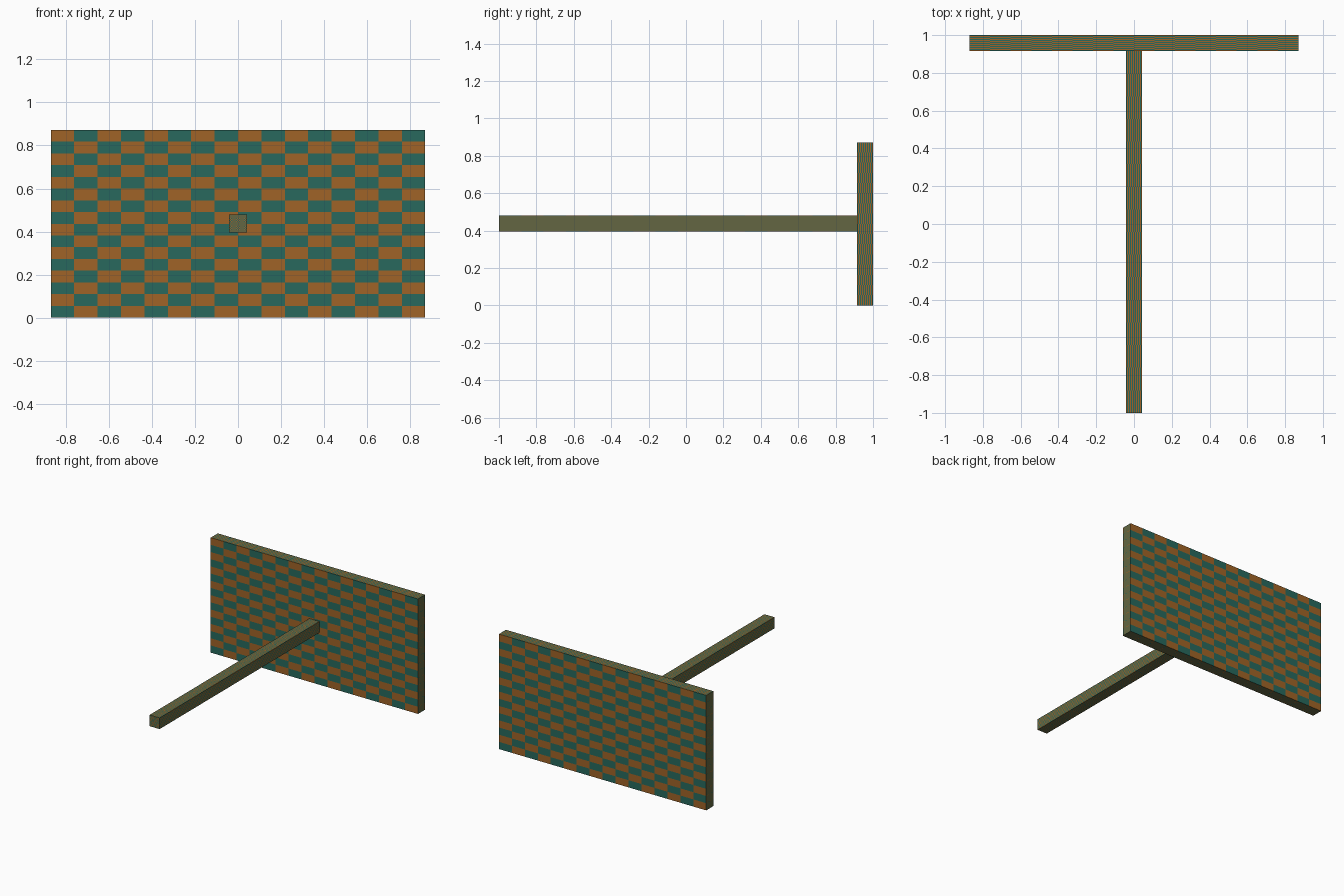
import bpy, bmesh
from mathutils import Vector

if "Cube" in bpy.data.objects:
    bpy.data.objects.remove(bpy.data.objects["Cube"])

N = 16  # checker squares along each side of every face


def material(name, rgb):
    m = bpy.data.materials.new(name)
    m.diffuse_color = (*rgb, 1.0)
    m.use_nodes = True
    m.node_tree.nodes["Principled BSDF"].inputs["Base Color"].default_value = m.diffuse_color
    return m


ORANGE = material("burnt orange", (0.35, 0.127, 0.02))
TEAL = material("dark teal", (0.021, 0.141, 0.109))


def checker_box(name, lo, hi):
    """Box whose six faces are each cut into an N x N checker."""
    bm = bmesh.new()
    lo, hi = Vector(lo), Vector(hi)
    size = hi - lo
    for axis in range(3):
        u, v = (a for a in range(3) if a != axis)
        for side in (0, 1):
            grid = []
            for i in range(N + 1):
                row = []
                for j in range(N + 1):
                    p = lo.copy()
                    p[axis] += size[axis] * side
                    p[u] += size[u] * i / N
                    p[v] += size[v] * j / N
                    row.append(bm.verts.new(p))
                grid.append(row)
            for i in range(N):
                for j in range(N):
                    f = bm.faces.new((grid[i][j], grid[i + 1][j],
                                      grid[i + 1][j + 1], grid[i][j + 1]))
                    # opposite faces carry the opposite phase
                    f.material_index = 1 if (i + j) % 2 == side else 0
    bmesh.ops.remove_doubles(bm, verts=bm.verts, dist=1e-5)
    bmesh.ops.recalc_face_normals(bm, faces=bm.faces)
    mesh = bpy.data.meshes.new(name)
    bm.to_mesh(mesh)
    bm.free()
    mesh.materials.append(ORANGE)
    mesh.materials.append(TEAL)
    ob = bpy.data.objects.new(name, mesh)
    bpy.context.collection.objects.link(ob)
    return ob


# upright back panel
checker_box("panel", (-0.87, 0.915, 0.0), (0.87, 1.0, 0.872))
# long square bar reaching forward from the panel
checker_box("bar", (-0.042, -1.0, 0.395), (0.042, 0.915, 0.48))
